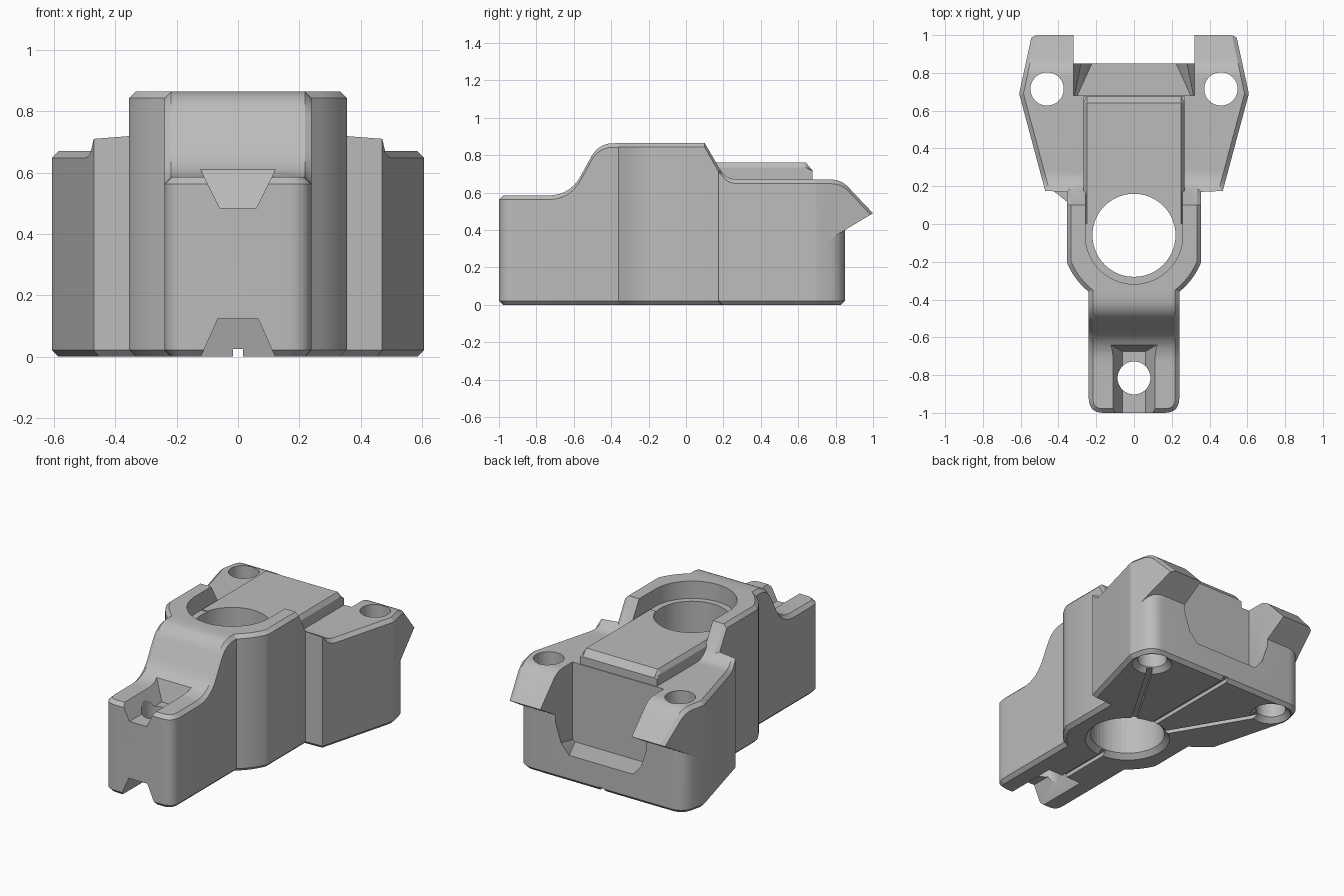
import bpy, bmesh
from math import sin, cos, tan, radians
from mathutils import Vector

cube = bpy.data.objects.get("Cube")
if cube:
    bpy.data.objects.remove(cube, do_unlink=True)

BORE = (0, -0.06)
CHAMFER = 0.022


def rounded(points, steps=7):
    """Polygon with an optional corner radius as third value of each point."""
    out = []
    for i, p in enumerate(points):
        c = Vector(p[:2])
        if len(p) < 3:
            out.append(c)
            continue
        a = (Vector(points[i - 1][:2]) - c).normalized()
        b = (Vector(points[(i + 1) % len(points)][:2]) - c).normalized()
        t = p[2] / tan(a.angle(b) / 2)
        for k in range(steps + 1):
            s = k / steps
            out.append((c + a * t) * (1 - s) ** 2 + c * 2 * s * (1 - s) + (c + b * t) * s ** 2)
    return out


def arc(centre, r, a0, a1, steps):
    angles = [radians(a0 + (a1 - a0) * k / steps) for k in range(steps + 1)]
    return [(centre[0] + r * cos(a), centre[1] + r * sin(a)) for a in angles]


def mirrored(half):
    return [tuple(p) for p in half] + [(-p[0], *p[1:]) for p in reversed(half)]


def offset(points, d):
    """Move a closed outline to the left of its direction of travel."""
    out = []
    for i, p in enumerate(points):
        p = Vector(p)
        a = (p - Vector(points[i - 1])).normalized()
        b = (Vector(points[(i + 1) % len(points)]) - p).normalized()
        n, m = Vector((-a.y, a.x)), Vector((-b.y, b.x))
        out.append(p + (n + m) * d / (1 + n.dot(m)))
    return out


def at_z(points, z):
    return [(p[0], p[1], z) for p in points]


def across(y, half):
    """Mirrored ring in an xz plane."""
    return [(x, y, z) for x, z in mirrored(half)]


def loft(name, rings, strips=False):
    """Join rings of equal size; the last cap may be built from left-right strips."""
    bm = bmesh.new()
    loops = [[bm.verts.new(p) for p in ring] for ring in rings]
    n = len(loops[0])
    for low, high in zip(loops, loops[1:]):
        for i in range(n):
            j = (i + 1) % n
            bm.faces.new((low[i], low[j], high[j], high[i]))
    bm.faces.new(loops[0])
    top = loops[-1]
    if strips:
        for i in range(n // 2 - 1):
            bm.faces.new((top[i], top[i + 1], top[n - 2 - i], top[n - 1 - i]))
    else:
        bm.faces.new(top)
    bmesh.ops.triangulate(bm, faces=bm.faces[:])
    bmesh.ops.recalc_face_normals(bm, faces=bm.faces[:])
    mesh = bpy.data.meshes.new(name)
    bm.to_mesh(mesh)
    bm.free()
    ob = bpy.data.objects.new(name, mesh)
    bpy.context.collection.objects.link(ob)
    return ob


def prism(name, points, lo, hi):
    return loft(name, [at_z(points, lo), at_z(points, hi)])


def cone(name, centre, r0, r1, z0, z1):
    return loft(name, [at_z(arc(centre, r, 0, 352.5, 47), z) for r, z in ((r0, z0), (r1, z1))])


def combine(target, other, operation="DIFFERENCE"):
    """Boolean that moves to the next solver if one gives an empty mesh."""
    mod = target.modifiers.new("combine", "BOOLEAN")
    mod.operation, mod.object = operation, other
    for solver in ("EXACT", "MANIFOLD", "FLOAT"):
        mod.solver = solver
        bpy.context.view_layer.update()
        graph = bpy.context.evaluated_depsgraph_get()
        mesh = bpy.data.meshes.new_from_object(target.evaluated_get(graph))
        if len(mesh.polygons):
            target.data = mesh
            break
    target.modifiers.remove(mod)
    bpy.data.objects.remove(other, do_unlink=True)


# Side profile of the top, front to back
ridge = rounded([(-1.1, 0.585), (-0.62, 0.585, 0.2), (-0.467, 0.865, 0.14), (0.1, 0.865),
                 (0.21, 0.67, 0.12), (0.83, 0.67, 0.13), (1.1, 0.384)])


def height(y):
    for a, b in zip(ridge, ridge[1:]):
        if y <= b.x:
            return a.y + (b.y - a.y) * (y - a.x) / (b.x - a.x)
    return ridge[-1].y


# Main body: plan outline, split at the profile points, lofted with chamfered rims
half = [(0.24, -1, 0.08), (0.24, -0.36)]
half += arc(BORE, 0.383, -48, -22, 8)
half += [(0.355, 0.17), (0.47, 0.175), (0.608, 0.69, 0.05), (0.53, 1.05)]
outline = rounded(mirrored(half))
right = outline[:len(outline) // 2]
dense = [right[0]]
for a, b in zip(right, right[1:]):
    for p in ridge:
        if a.y + 0.03 < p.x < b.y - 0.03:
            dense.append(a.lerp(b, (p.x - a.y) / (b.y - a.y)))
    dense.append(b)
plan = mirrored(dense)
inner = offset(plan, CHAMFER)
body = loft("bracket_body", [
    at_z(inner, 0), at_z(plan, CHAMFER),
    [(x, y, height(y) - CHAMFER) for x, y in plan],
    [(x, y, height(y)) for x, y in inner]], strips=True)

# Undercut below the rear horns, with rounded and chamfered base corners
corner = rounded([(0.8, 0.7), (0.607, 0.7), (0.57, 0.85, 0.11), (0, 0.85)])[:-1]
cut = mirrored(corner) + [(-0.8, 1.2), (0.8, 1.2)]
combine(body, loft("undercut", [
    at_z(offset(cut, CHAMFER + 0.01), -0.01), at_z(cut, CHAMFER),
    [(x, y, 0.37 + (y - 0.8) * 0.6) for x, y in cut]]))

# U-shaped seat around the bore, then the raised plate
seat = arc(BORE, 0.258, 180, 360, 32) + [(0.258, 0.3), (-0.258, 0.3)]
combine(body, prism("seat_cut", seat, 0.755, 1.1))
combine(body, loft("raised_plate", [
    across(0, [(0.268, 0.6), (0.268, 0.735), (0.25, 0.762)]),
    across(0.64, [(0.268, 0.6), (0.268, 0.735), (0.25, 0.762)]),
    across(0.675, [(0.268, 0.6), (0.268, 0.715), (0.25, 0.72)])]), "UNION")

# Rear pocket, widening into the gap between the horns
combine(body, loft("pocket_cut", [
    across(0.68, [(0.32, 1), (0.32, 0.2), (0.315, 0.18), (0.3, 0.17)]),
    across(0.9, [(0.32, 1), (0.32, 0.4), (0.27, 0.25), (0.2, 0.17)]),
    across(1.2, [(0.32, 1), (0.32, 0.42), (0.27, 0.41), (0.2, 0.4)])]))

# Central bore and bolt holes, chamfered underneath
for centre, r in ((BORE, 0.22), ((0.46, 0.715), 0.088), ((-0.46, 0.715), 0.088), ((0, -0.815), 0.087)):
    combine(body, cone("hole_cut", centre, r, r, -0.2, 1.2))
    if centre[1] > -0.5:
        combine(body, cone("hole_chamfer", centre, r + 0.045, r - 0.005, -0.015, 0.035))

# Tapered notches on the top and bottom of the front tongue
for deep, rim, narrow, wide in ((0.485, 0.625, 0.06, 0.13), (0.125, -0.02, 0.065, 0.13)):
    back = [(wide, -0.635, rim), (narrow, -0.675, deep)]
    combine(body, loft("notch_cut", [across(-1.1, [(wide, rim), (narrow, deep)]), mirrored(back)]))

# Drain grooves in the underside
for start, end in (((0, -1.1), (0, 1)), (BORE, (0.46, 0.715)), (BORE, (-0.46, 0.715))):
    a, b = Vector(start), Vector(end)
    d = (b - a).normalized() * 0.017
    side = Vector((-d.y, d.x))
    combine(body, prism("groove_cut", [a - side, b - side, b + side, a + side], -0.1, 0.025))

# Single grey material and smooth curved walls
grey = bpy.data.materials.new("plain_grey")
grey.use_nodes = True
grey.diffuse_color = (0.5, 0.5, 0.5, 1)
grey.node_tree.nodes["Principled BSDF"].inputs["Base Color"].default_value = (0.5, 0.5, 0.5, 1)
body.data.materials.clear()
body.data.materials.append(grey)
for poly in body.data.polygons:
    poly.material_index = 0
bpy.ops.object.select_all(action="DESELECT")
body.select_set(True)
bpy.context.view_layer.objects.active = body
bpy.ops.object.shade_smooth_by_angle(angle=radians(25))
